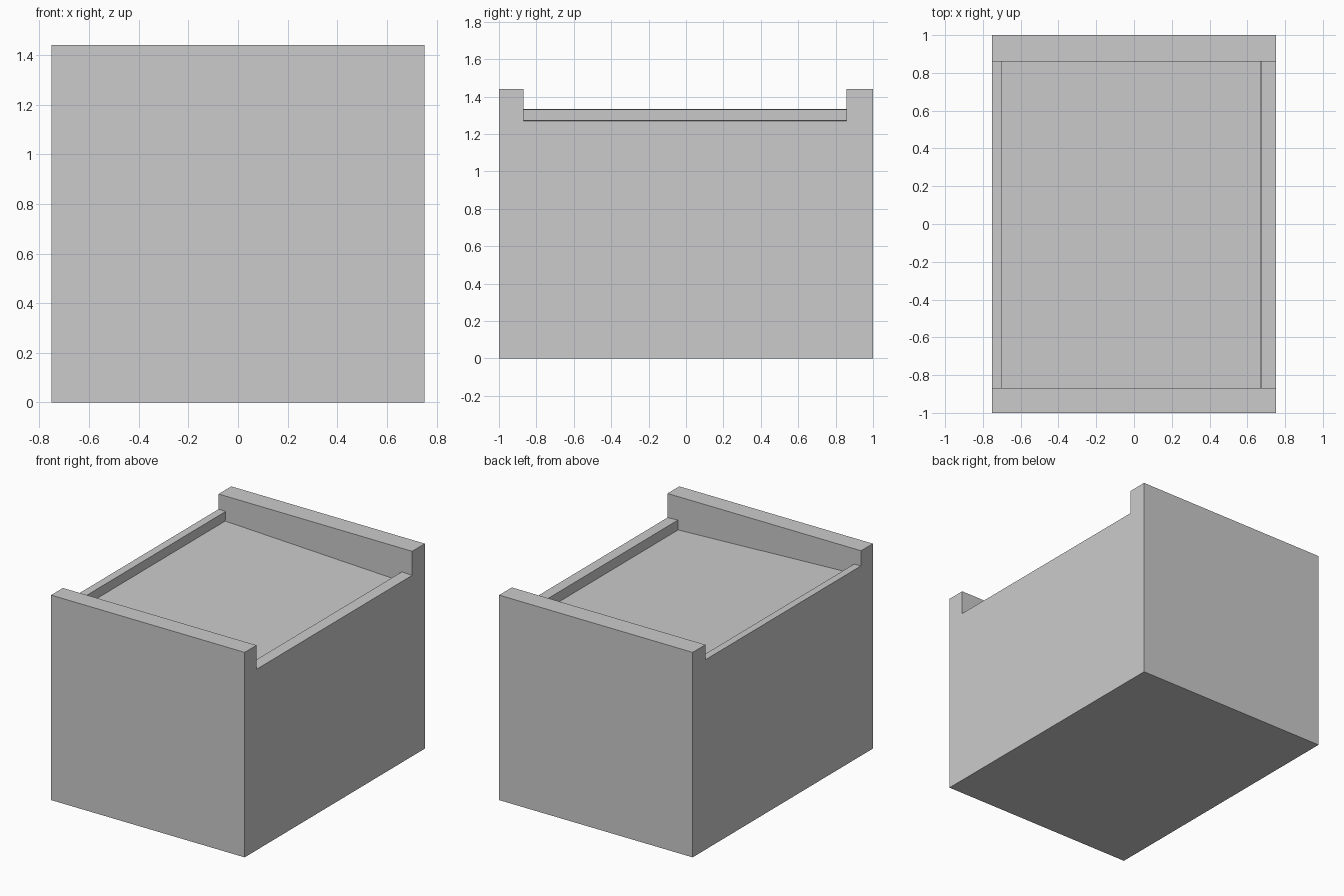
import bpy
import bmesh

if "Cube" in bpy.data.objects:
    bpy.data.objects.remove(bpy.data.objects["Cube"], do_unlink=True)

HALF_X, HALF_Y, TOP = 0.752, 1.0, 1.44
FRONT_LIP, BACK_LIP = -0.869, 0.859      # inner faces of the raised ends
RAIL_HIGH, RAIL_LOW = 1.334, 1.271       # side rail heights at -x and +x
DEPTH = 0.068                            # tray floor below the rails
SLOPE = (RAIL_LOW - RAIL_HIGH) / (2 * HALF_X)

grey = bpy.data.materials.new("plain_grey")
grey.use_nodes = True
grey.diffuse_color = (0.6, 0.6, 0.6, 1)
grey.node_tree.nodes["Principled BSDF"].inputs["Base Color"].default_value = grey.diffuse_color


def prism(name, profile, y0, y1):
    """Extrude an xz outline from y0 to y1."""
    bm = bmesh.new()
    face = bm.faces.new([bm.verts.new((x, y0, z)) for x, z in profile])
    ext = bmesh.ops.extrude_face_region(bm, geom=[face])
    moved = [v for v in ext["geom"] if isinstance(v, bmesh.types.BMVert)]
    bmesh.ops.translate(bm, verts=moved, vec=(0, y1 - y0, 0))
    bmesh.ops.recalc_face_normals(bm, faces=bm.faces)
    mesh = bpy.data.meshes.new(name)
    bm.to_mesh(mesh)
    bm.free()
    mesh.materials.append(grey)
    ob = bpy.data.objects.new(name, mesh)
    bpy.context.scene.collection.objects.link(ob)
    return ob


def slanted(x, drop=0.0):
    """Point on the tilted rail plane, pushed down along the plane's normal."""
    z = (RAIL_HIGH + RAIL_LOW) / 2 + SLOPE * x
    return (x + SLOPE * drop, z - drop)


# Solid block
body = prism("box_body", [(-HALF_X, 0), (HALF_X, 0), (HALF_X, TOP), (-HALF_X, TOP)],
             -HALF_Y, HALF_Y)

# Stepped, tilted cutter: lowers the side rails and sinks the tray floor
wide = HALF_X + 0.2
left_in, right_in = 0.672, -0.698
cutter = prism("tray_cutter", [
    (-wide, TOP + 0.2), slanted(-wide), slanted(right_in), slanted(right_in, DEPTH),
    slanted(left_in, DEPTH), slanted(left_in), slanted(wide), (wide, TOP + 0.2),
], FRONT_LIP, BACK_LIP)
cutter.hide_render = True

cut = body.modifiers.new("tray_cut", "BOOLEAN")
cut.operation = "DIFFERENCE"
cut.solver = "EXACT"
cut.object = cutter

# Bake the cut and drop the helper
bpy.context.view_layer.update()
baked = bpy.data.meshes.new_from_object(
    body.evaluated_get(bpy.context.evaluated_depsgraph_get()))
body.modifiers.clear()
body.data = baked
bpy.data.objects.remove(cutter, do_unlink=True)
